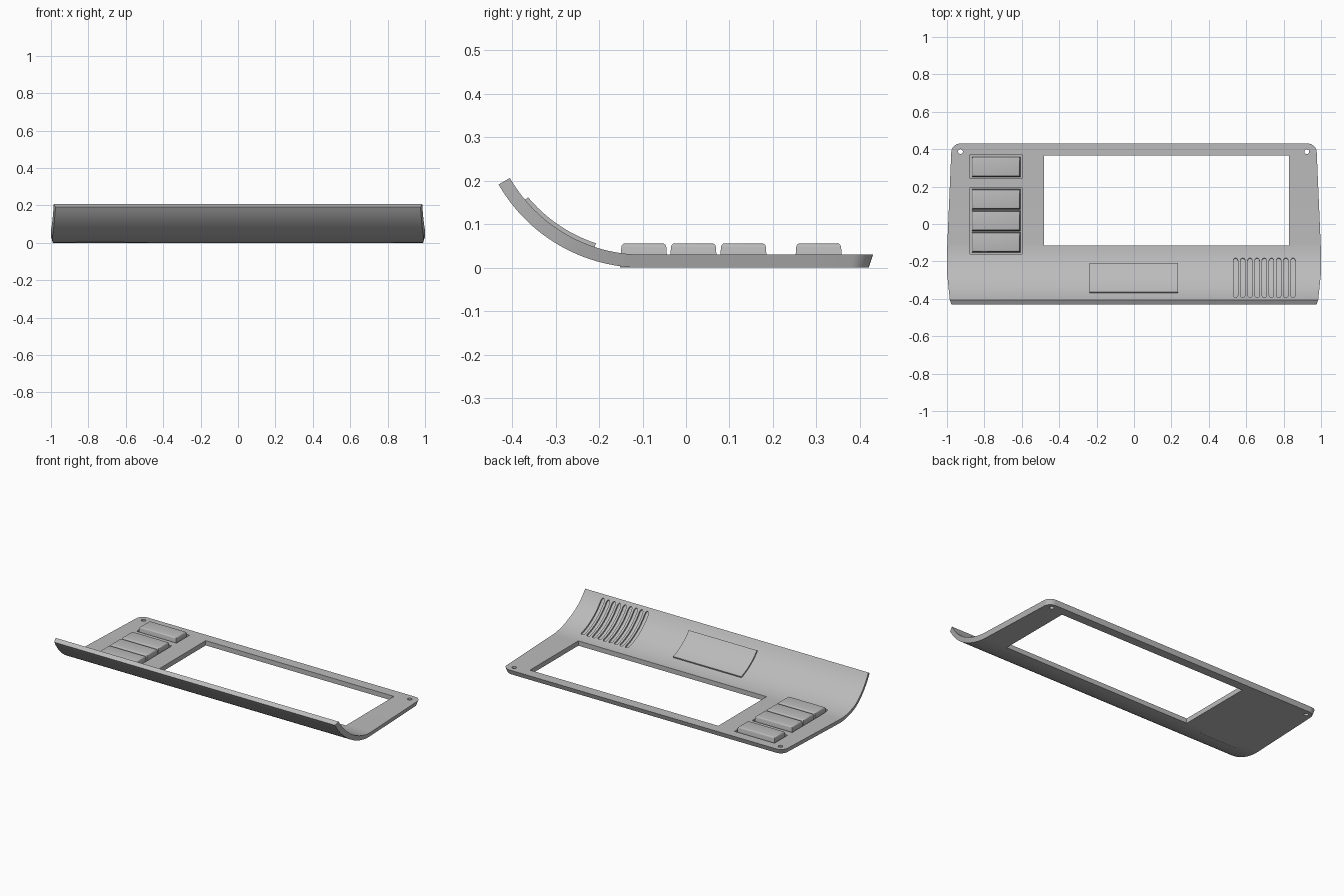
import bpy, bmesh, math

cube = bpy.data.objects.get("Cube")
if cube:
    bpy.data.objects.remove(cube)

BEND, RADIUS, THICK = -0.1, 0.382, 0.03

grey = bpy.data.materials.new("light grey plastic")
grey.use_nodes = True
colour = (0.5, 0.5, 0.5, 1)
grey.diffuse_color = colour
grey.node_tree.nodes["Principled BSDF"].inputs["Base Color"].default_value = colour


def make_object(name, bm):
    bmesh.ops.recalc_face_normals(bm, faces=bm.faces)
    mesh = bpy.data.meshes.new(name)
    bm.to_mesh(mesh)
    bm.free()
    mesh.materials.append(grey)
    obj = bpy.data.objects.new(name, mesh)
    bpy.context.collection.objects.link(obj)
    return obj


def shade(obj):
    bpy.ops.object.select_all(action="DESELECT")
    obj.select_set(True)
    bpy.context.view_layer.objects.active = obj
    bpy.ops.object.shade_smooth_by_angle(angle=math.radians(30))


def arc_pos(y):
    """Path length position of a point seen at y on the upper surface."""
    if y >= BEND:
        return y
    return BEND - RADIUS * math.asin((BEND - y) / (RADIUS - THICK))


def on_profile(s, height):
    """Point (y, z) at path position s, raised from the underside."""
    if s >= BEND:
        return s, height
    a = (BEND - s) / RADIUS
    r = RADIUS - height
    return BEND - r * math.sin(a), RADIUS - r * math.cos(a)


def strip(bm, ys, width, low, high, cx=0, draft=1, back_slope=0):
    """Solid that follows the curved profile; width(y) is its half width."""
    rings = []
    for y in ys:
        ring = []
        for height, side in ((low, -1), (low, 1), (high, 1), (high, -1)):
            py, pz = on_profile(arc_pos(y), height)
            w = width(y)
            if height == low:
                w *= draft
                py -= back_slope * max(0, y - 0.3) / 0.13
            ring.append(bm.verts.new((cx + side * w, py, pz)))
        rings.append(ring)
    for a, b in zip(rings, rings[1:]):
        for i in range(4):
            j = (i + 1) % 4
            bm.faces.new((a[i], a[j], b[j], b[i]))
    bm.faces.new(rings[0])
    bm.faces.new(rings[-1][::-1])


def box(bm, x0, x1, y0, y1, z0, z1, inset=0):
    rings = [[bm.verts.new(p) for p in ((x0 + d, y0 + d, z), (x1 - d, y0 + d, z),
                                        (x1 - d, y1 - d, z), (x0 + d, y1 - d, z))]
             for z, d in ((z0, 0), (z1, inset))]
    for i in range(4):
        j = (i + 1) % 4
        bm.faces.new((rings[0][i], rings[0][j], rings[1][j], rings[1][i]))
    bm.faces.new(rings[0][::-1])
    bm.faces.new(rings[1])


def spread(a, b, n):
    return [a + (b - a) * i / n for i in range(n + 1)]


# Panel outline: widest near the bend, rounded at the two back corners
CORNER, BACK = 0.045, 0.43


def panel_width(y):
    if y > -0.15:
        w = 1 - 0.025 * (y + 0.15) / 0.58
    else:
        w = 1 - 0.015 * max(0, (-0.26 - y) / 0.145)
    d = max(0, y - (BACK - CORNER))
    return w - CORNER + math.sqrt(max(0, CORNER ** 2 - d ** 2))


corner_ys = [BACK - CORNER + CORNER * math.sin(math.pi / 2 * i / 8) for i in range(9)]
bm = bmesh.new()
strip(bm, spread(-0.405, BEND, 24) + [0.1, 0.3] + corner_ys, panel_width,
      0, THICK, draft=0.991, back_slope=0.01)
panel = make_object("panel", bm)

# Cutters: display window, button pockets, screw holes and vent grooves
bm = bmesh.new()
box(bm, -0.48, 0.83, -0.115, 0.365, -0.05, 0.1)
box(bm, -0.876, -0.598, 0.243, 0.372, 0.012, 0.1)
box(bm, -0.876, -0.598, -0.16, 0.196, 0.012, 0.1)
for x in (-0.928, 0.924):
    hole = bmesh.ops.create_cone(bm, cap_ends=True, segments=20, radius1=0.013,
                                 radius2=0.013, depth=0.2)
    bmesh.ops.translate(bm, verts=hole["verts"], vec=(x, 0.387, 0))

VENT_FRONT, VENT_BACK, VENT_R = -0.393, -0.182, 0.012


def vent_width(y):
    d = max(0, VENT_R - min(y - VENT_FRONT, VENT_BACK - y))
    return max(0.002, math.sqrt(max(0, VENT_R ** 2 - d ** 2)))


ends = [VENT_R * (1 - math.cos(math.pi / 2 * i / 4)) for i in range(4)]
vent_ys = ([VENT_FRONT + e for e in ends]
           + spread(VENT_FRONT + VENT_R, VENT_BACK - VENT_R, 14)
           + [VENT_BACK - e for e in reversed(ends)])
for i in range(9):
    strip(bm, vent_ys, vent_width, 0.02, 0.05, cx=0.543 + 0.0384 * i)
cutter = make_object("cutter", bm)
cutter.hide_render = True

cut = panel.modifiers.new("openings", "BOOLEAN")
cut.operation = "DIFFERENCE"
cut.solver = "EXACT"
cut.object = cutter
shade(panel)
bpy.ops.object.modifier_apply(modifier=cut.name)
bpy.data.objects.remove(cutter)
shade(panel)

# Raised curved plate on the front slope
bm = bmesh.new()
strip(bm, spread(-0.37, -0.21, 14), lambda y: 0.237, 0.02, 0.039, cx=-0.002)
shade(make_object("raised_plate", bm))

# Push buttons with soft top edges
for i, y in enumerate((-0.152, -0.038, 0.077, 0.25)):
    bm = bmesh.new()
    box(bm, -0.868, -0.606, y, y + 0.11, 0.0005, 0.056, inset=0.004)
    top = [e for e in bm.edges if all(v.co.z > 0.05 for v in e.verts)]
    bmesh.ops.bevel(bm, geom=top, offset=0.008, segments=3, profile=0.5, affect="EDGES")
    shade(make_object(f"button_{i + 1}", bm))
